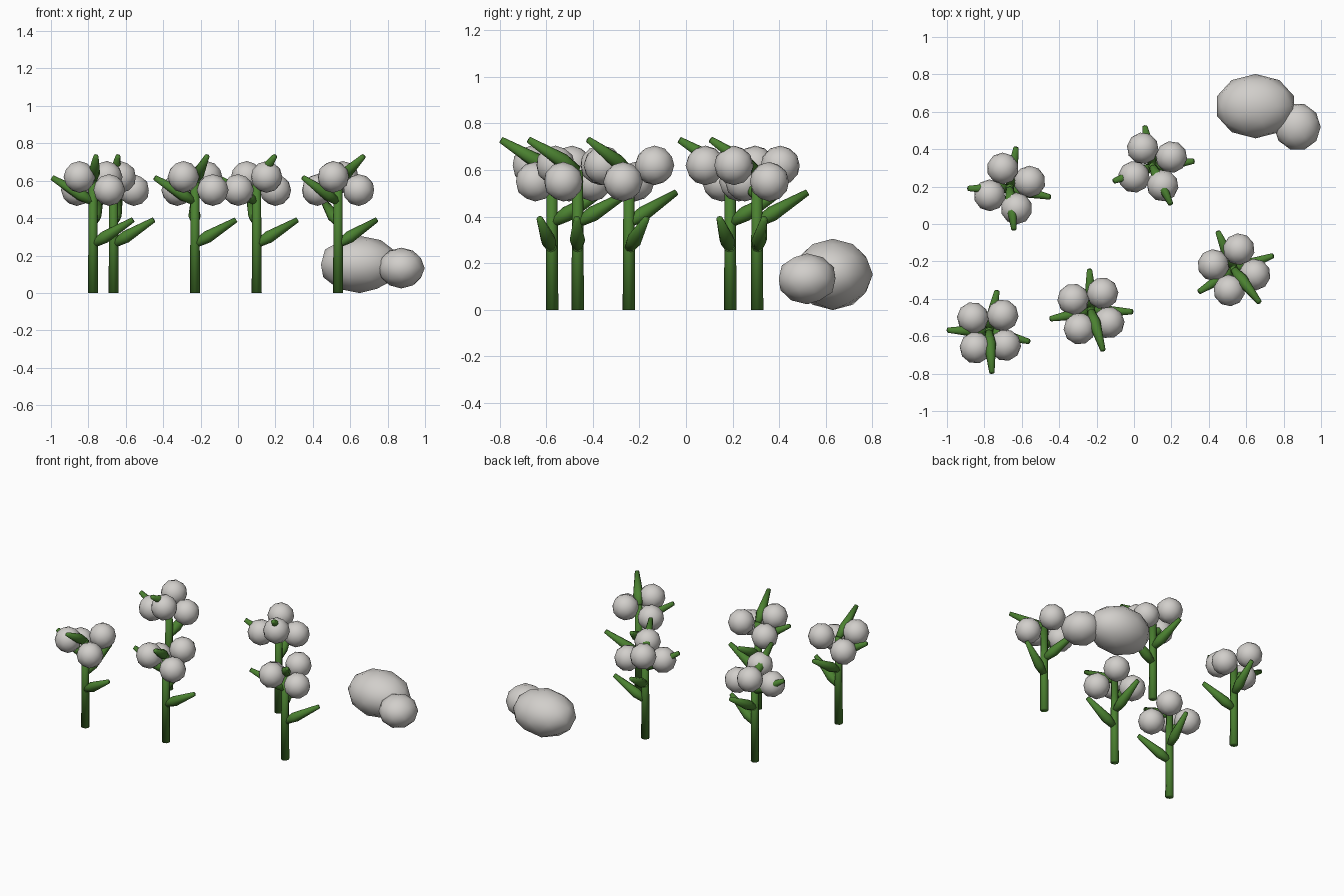
import bpy
import bmesh
from math import radians, cos, sin
from mathutils import Vector, Matrix

cube = bpy.data.objects.get("Cube")
if cube:
    bpy.data.objects.remove(cube)


def material(name, rgb):
    m = bpy.data.materials.new(name)
    m.use_nodes = True
    m.diffuse_color = (*rgb, 1)
    m.node_tree.nodes["Principled BSDF"].inputs["Base Color"].default_value = (*rgb, 1)
    return m


GREEN = material("leaf green", (0.07, 0.22, 0.03))
WHITE = material("soft white", (0.64, 0.62, 0.595))
SIDES = 8


def rod(name, a, b, profile):
    """Smooth rod from a to b; profile lists (fraction along, radius)."""
    d = b - a
    frame = Matrix.Translation(a) @ d.to_track_quat('Z', 'Y').to_matrix().to_4x4()
    bm = bmesh.new()
    rings = []
    for t, r in profile:
        ring = bmesh.ops.create_circle(bm, segments=SIDES, radius=r,
                                       matrix=frame @ Matrix.Translation((0, 0, t * d.length)))
        rings.append(ring["verts"])
    for low, high in zip(rings, rings[1:]):
        for k in range(SIDES):
            n = (k + 1) % SIDES
            bm.faces.new((low[k], low[n], high[n], high[k]))
    bm.faces.new(rings[0])
    bm.faces.new(rings[-1])
    bmesh.ops.recalc_face_normals(bm, faces=bm.faces)
    for f in bm.faces:
        f.smooth = True
    mesh = bpy.data.meshes.new(name)
    bm.to_mesh(mesh)
    bm.free()
    mesh.materials.append(GREEN)
    bpy.context.collection.objects.link(bpy.data.objects.new(name, mesh))


def ball(name, centre, radii, turn=0):
    bpy.ops.mesh.primitive_ico_sphere_add(subdivisions=2, radius=1, location=centre,
                                          rotation=(0, 0, radians(turn)))
    ob = bpy.context.object
    ob.name = name
    ob.scale = radii
    ob.data.materials.append(WHITE)
    bpy.ops.object.shade_smooth()


def plant(i, x, y, twig_turn, boll_turn):
    base = Vector((x, y, 0))

    def at(angle, r, z):
        a = radians(angle)
        return base + Vector((r * cos(a), r * sin(a), z))

    # Upright stem
    rod(f"stem_{i}", base, at(0, 0, 0.6), ((0, 0.027), (1, 0.023)))
    # Spear-shaped twigs climb the stem in a spiral
    for k, angle in enumerate((-14, 79, 178, 274)):
        angle += twig_turn
        z = 0.26 + 0.113 * k
        rod(f"twig_{i}_{k}", at(angle, 0, z), at(angle, 0.22, z + 0.131),
            ((0, 0.02), (0.3, 0.033), (1, 0.014)))
    # Four bolls, alternately high and low
    for k in range(4):
        ball(f"boll_{i}_{k}", at(boll_turn + 90 * k, 0.113, 0.55 if k % 2 else 0.62),
             (0.085,) * 3, boll_turn)


# Position, then the turn of the twigs and of the bolls
PLANTS = ((-0.775, -0.575, 0, 50), (-0.665, 0.19, 2, 109), (-0.23, -0.465, 13, 57),
          (0.10, 0.305, 22, 118), (0.535, -0.245, 34, 77))
for i, p in enumerate(PLANTS):
    plant(i, *p)

# Picked heap beside the plants
ball("large_heap", (0.65, 0.63, 0.152), (0.217, 0.172, 0.153))
ball("small_heap", (0.873, 0.52, 0.133), (0.125, 0.128, 0.109), 18)
